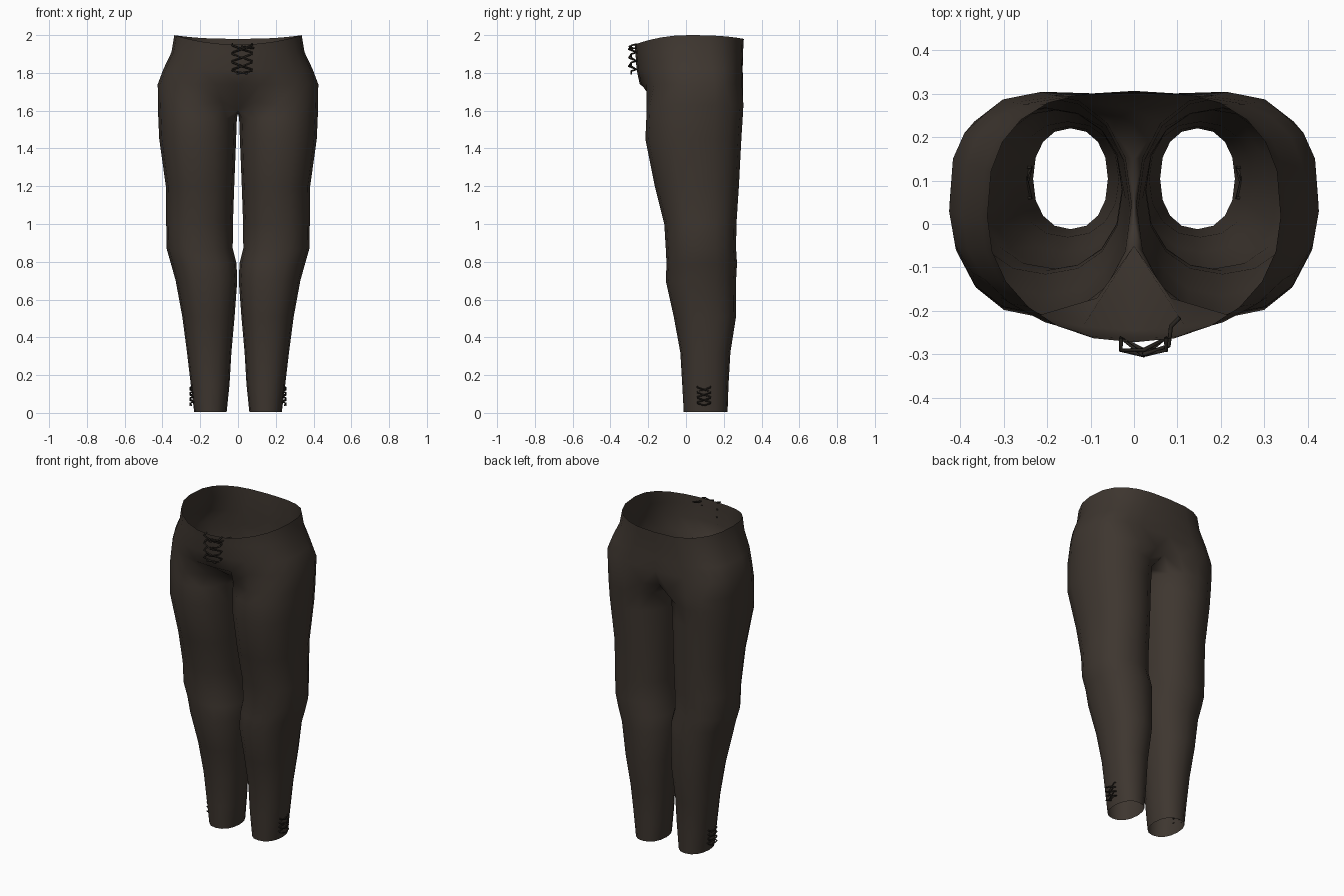
import bpy, bmesh
from math import sin, cos, radians

cube = bpy.data.objects.get("Cube")
if cube:
    bpy.data.objects.remove(cube, do_unlink=True)


def material(name, rgb):
    m = bpy.data.materials.new(name)
    m.use_nodes = True
    m.diffuse_color = (*rgb, 1)
    m.node_tree.nodes["Principled BSDF"].inputs["Base Color"].default_value = (*rgb, 1)
    return m


cloth = material("dark brown cloth", (0.048, 0.037, 0.029))
lace = material("blackish brown lace", (0.022, 0.018, 0.014))


def power(v, p):
    return abs(v) ** p * (1 if v >= 0 else -1)


def oval(angle, x0, x1, y0, y1, p):
    a = radians(angle)
    return ((x0 + x1) / 2 + (x1 - x0) / 2 * power(cos(a), p),
            (y0 + y1) / 2 + (y1 - y0) / 2 * power(sin(a), p))


# Leg sections: height, inner x, outer x, front y, back y
legs = [
    (0.005, 0.06, 0.232, -0.012, 0.22),
    (0.15, 0.045, 0.25, -0.02, 0.225),
    (0.32, 0.035, 0.27, -0.03, 0.235),
    (0.51, 0.018, 0.295, -0.065, 0.265),
    (0.7, 0.004, 0.33, -0.107, 0.265),
    (0.79, 0.008, 0.355, -0.103, 0.27),
    (0.87, 0.028, 0.378, -0.107, 0.265),
    (1.0, 0.027, 0.38, -0.115, 0.267),
    (1.2, 0.02, 0.382, -0.165, 0.28),
    (1.45, 0.01, 0.417, -0.215, 0.293),
    (1.56, 0.006, 0.422, -0.21, 0.3),
]
# Hip sections: height, half width, front y, back y, back squareness
hips = [
    (1.74, 0.425, -0.245, 0.302, 0.6),
    (1.82, 0.395, -0.262, 0.3, 0.63),
    (1.91, 0.352, -0.268, 0.302, 0.7),
    (2.0, 0.337, -0.272, 0.306, 0.75),
]

SIDES, ARC = 16, 13
bm = bmesh.new()


def leg_ring(z, *box):
    return [(*oval(-135 + i * 360 / SIDES, *box, 0.9), z) for i in range(SIDES)]


rings = [[bm.verts.new(c) for c in leg_ring(*s)] for s in legs]

# Crotch ring: inner points run along the centre seam
crotch = leg_ring(1.63, 0.0, 0.424, -0.208, 0.304)
seam = {0: (0, -0.05, 1.605), 1: (0.085, -0.17, 1.645), 11: (0.085, 0.3, 1.64),
        12: (0, 0.262, 1.64), 13: (0, 0.15, 1.595), 14: (0, 0.07, 1.585),
        15: (0, 0.0, 1.59)}
for i, co in seam.items():
    crotch[i] = co
rings.append([bm.verts.new(c) for c in crotch])

for low, high in zip(rings, rings[1:]):
    for i in range(SIDES):
        j = (i + 1) % SIDES
        bm.faces.new((low[i], low[j], high[j], high[i]))

# Hips: half rings from the front centre to the back centre
last = rings[-1]
for k, (z, w, front, back, p) in enumerate(hips):
    ring = []
    for i in range(ARC):
        a = -90 + i * 180 / (ARC - 1)
        x, y = oval(a, -w, w, front, back, p if a > 0 else 0.95)
        if i in (0, ARC - 1):
            x = 0
        h = z
        if k == len(hips) - 1:   # waist dips at the front and slightly at the back
            h -= (0.05 if a < 0 else 0.02) * sin(radians(a)) ** 2
        ring.append(bm.verts.new((x, y, h)))
    for i in range(ARC - 1):
        bm.faces.new((last[i], last[i + 1], ring[i + 1], ring[i]))
    last = ring

bmesh.ops.recalc_face_normals(bm, faces=bm.faces)
mesh = bpy.data.meshes.new("trousers")
bm.to_mesh(mesh)
bm.free()
mesh.materials.append(cloth)
trousers = bpy.data.objects.new("trousers", mesh)
bpy.context.collection.objects.link(trousers)
mirror = trousers.modifiers.new("mirror", 'MIRROR')
mirror.use_clip = True
mirror.merge_threshold = 0.001
for o in bpy.context.selected_objects:
    o.select_set(False)
trousers.select_set(True)
bpy.context.view_layer.objects.active = trousers
bpy.ops.object.shade_smooth_by_angle(angle=radians(60))


def cord(name, points, radius):
    curve = bpy.data.curves.new(name, 'CURVE')
    curve.dimensions = '3D'
    curve.bevel_depth = radius
    curve.bevel_resolution = 1
    curve.use_fill_caps = True
    spline = curve.splines.new('POLY')
    spline.points.add(len(points) - 1)
    for pt, co in zip(spline.points, points):
        pt.co = (*co, 1)
    curve.materials.append(lace)
    bpy.context.collection.objects.link(bpy.data.objects.new(name, curve))


# Fly lacing: two crossing zigzags with loose ends
for s, name in ((1, "fly_lace_left"), (-1, "fly_lace_right")):
    pts = []
    for k in range(4):
        x = 0.022 + s * 0.052 * (-1) ** k
        z = 1.945 - 0.045 * k
        pts += [(x, -0.262, z + 0.008), (x, -0.29, z),
                (0.022, -0.296 - 0.006 * s, z - 0.02)]
    pts[-1] = (0.022 + s * 0.03, -0.29, 1.795)
    cord(name, pts, 0.005)
cord("fly_lace_end", [(0.105, -0.215, 1.94), (0.085, -0.235, 1.935),
                      (0.08, -0.28, 1.93), (0.02, -0.3, 1.94)], 0.005)

# Ankle lacing on the outer side of each hem
for side, label in ((1, "left"), (-1, "right")):
    for s, part in ((1, "front"), (-1, "back")):
        pts = []
        for k in range(4):
            y = 0.095 - s * 0.035 * (-1) ** k
            z = 0.135 - 0.028 * k
            pts += [(side * 0.236, y, z + 0.006), (side * 0.254, y, z),
                    (side * (0.25 + 0.004 * s), 0.095, z - 0.012)]
        cord(f"ankle_lace_{part}_{label}", pts, 0.004)
